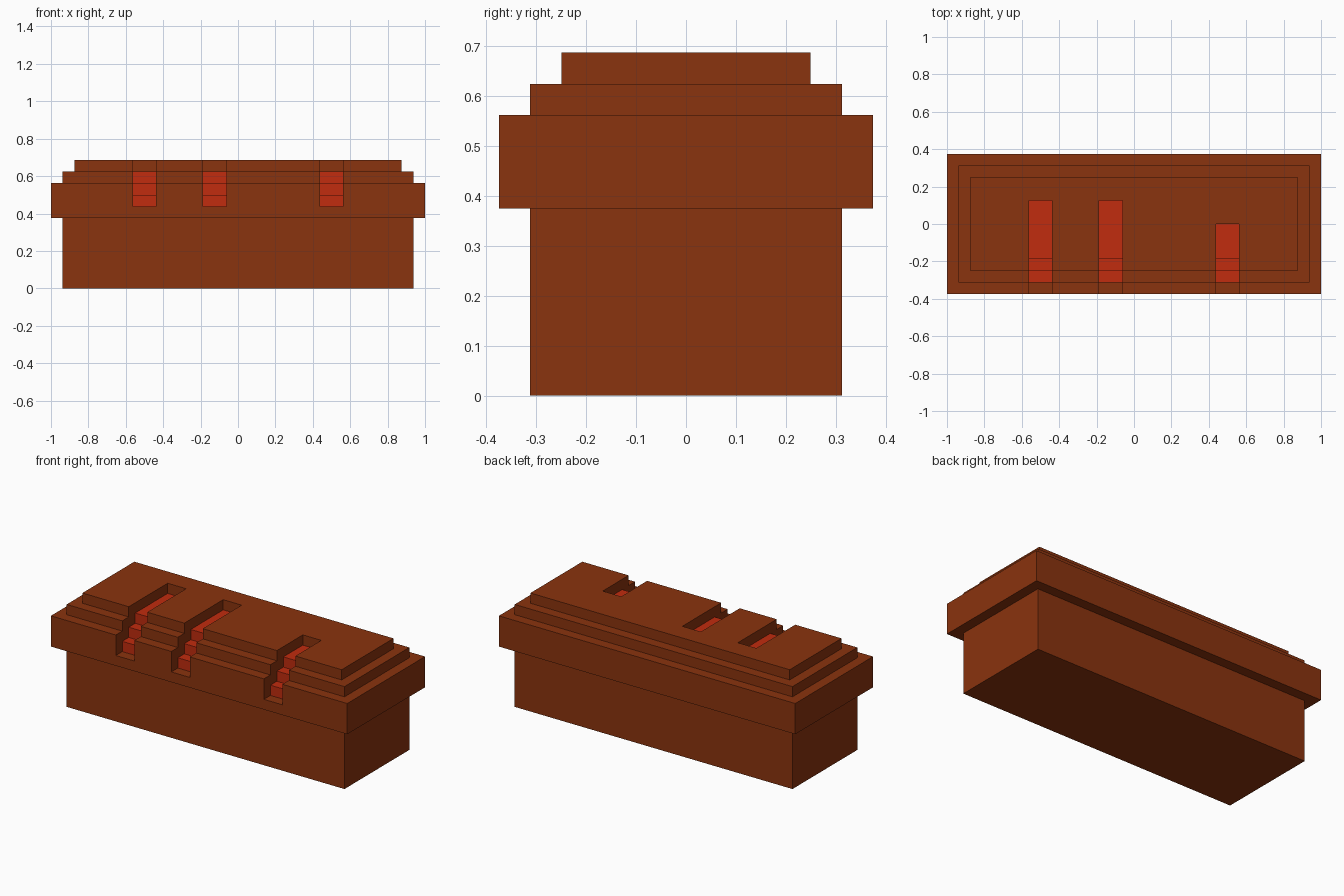
import bpy
import bmesh

cube = bpy.data.objects.get("Cube")
if cube:
    bpy.data.objects.remove(cube, do_unlink=True)

U = 1 / 16  # the whole model sits on a 1/16 grid


def material(name, rgb):
    m = bpy.data.materials.new(name)
    m.use_nodes = True
    m.diffuse_color = (*rgb, 1)
    m.node_tree.nodes["Principled BSDF"].inputs["Base Color"].default_value = (*rgb, 1)
    return m


def finish(name, bm, mat):
    bmesh.ops.recalc_face_normals(bm, faces=bm.faces)
    mesh = bpy.data.meshes.new(name)
    bm.to_mesh(mesh)
    bm.free()
    mesh.materials.append(mat)
    ob = bpy.data.objects.new(name, mesh)
    bpy.context.collection.objects.link(ob)
    return ob


def stepped_block(name, rings, mat):
    """Closed block from stacked rectangles (half x, half y, z)."""
    bm = bmesh.new()
    loops = [[bm.verts.new((sx * hx * U, sy * hy * U, z * U))
              for sx, sy in ((-1, -1), (1, -1), (1, 1), (-1, 1))] for hx, hy, z in rings]
    for a, b in zip(loops, loops[1:]):
        for i in range(4):
            j = (i + 1) % 4
            bm.faces.new((a[i], a[j], b[j], b[i]))
    bm.faces.new(loops[0][::-1])
    bm.faces.new(loops[-1])
    return finish(name, bm, mat)


def side_prism(name, profile, x0, x1, mat):
    """Extrude a (y, z) profile along x."""
    bm = bmesh.new()
    face = bm.faces.new([bm.verts.new((x0 * U, y * U, z * U)) for y, z in profile])
    ext = bmesh.ops.extrude_face_region(bm, geom=[face])
    verts = [v for v in ext["geom"] if isinstance(v, bmesh.types.BMVert)]
    bmesh.ops.translate(bm, verts=verts, vec=((x1 - x0) * U, 0, 0))
    return finish(name, bm, mat)


brown = material("rust brown", (0.254, 0.033, 0.0044))
red = material("bright red", (0.533, 0.025, 0.0044))

# Base with overhanging rim and two upper tiers
body = stepped_block("stepped_body", [
    (15, 5, 0), (15, 5, 6), (16, 6, 6), (16, 6, 9),
    (15, 5, 9), (15, 5, 10), (14, 4, 10), (14, 4, 11)], brown)

# Channels cut from the front, each with a stepped red drip inside
cutters = []
for name, x0, y_end in (("right", -9, 2), ("middle", -3, 2), ("left", 7, 0)):
    cutter = side_prism(name + "_cutter", [(-8, 7), (y_end, 7), (y_end, 13), (-8, 13)],
                        x0, x0 + 2, brown)
    cutter.hide_render = True
    cutters.append(cutter)
    mod = body.modifiers.new(name + "_channel", 'BOOLEAN')
    mod.operation = 'DIFFERENCE'
    mod.solver = 'EXACT'
    mod.object = cutter
    side_prism(name + "_drip", [(-5, 7), (-5, 8), (-4, 8), (-4, 9), (-3, 9), (-3, 10),
                                (y_end, 10), (y_end, 7)], x0, x0 + 2, red)

# Bake the cuts and drop the cutters
bpy.context.view_layer.update()
cut = bpy.data.meshes.new_from_object(body.evaluated_get(bpy.context.evaluated_depsgraph_get()))
body.modifiers.clear()
body.data = cut
for cutter in cutters:
    bpy.data.objects.remove(cutter, do_unlink=True)
